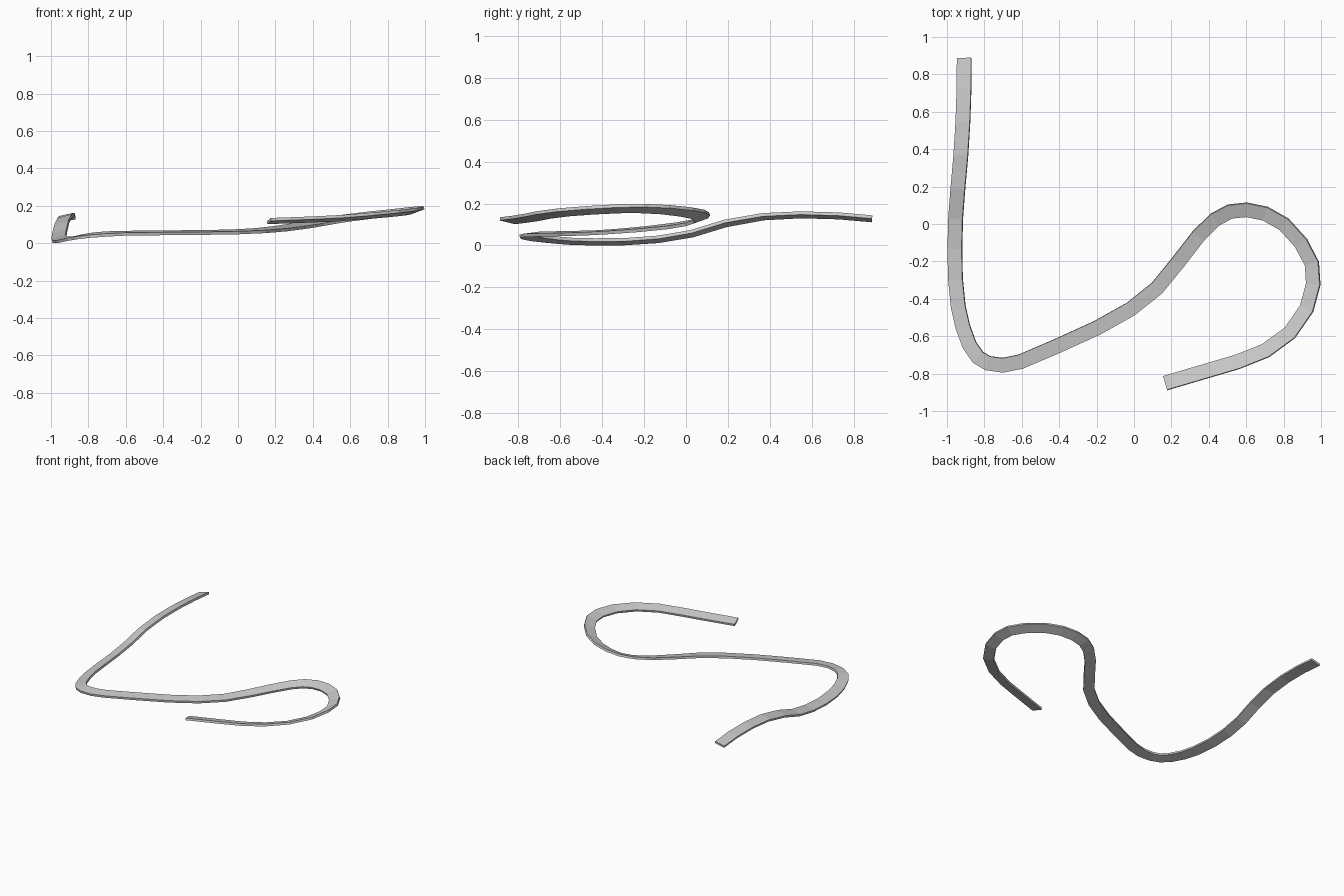
import bpy, bmesh, math
from mathutils import Vector

WIDTH, THICK = 0.078, 0.016

# Centre line of the track: x, y, z, bank in degrees (left edge raised)
PATH = [
    (-0.911, 0.89, 0.131, 13), (-0.912, 0.73, 0.145, 13), (-0.918, 0.55, 0.150, 13),
    (-0.929, 0.37, 0.141, 14), (-0.945, 0.19, 0.109, 15), (-0.957, 0.03, 0.060, 15),
    (-0.961, -0.13, 0.033, 15), (-0.958, -0.29, 0.022, 14), (-0.943, -0.44, 0.021, 14),
    (-0.918, -0.55, 0.024, 13), (-0.883, -0.645, 0.032, 12), (-0.838, -0.71, 0.040, 11),
    (-0.785, -0.742, 0.047, 10), (-0.705, -0.753, 0.053, 9), (-0.61, -0.734, 0.057, 7),
    (-0.42, -0.653, 0.059, 7), (-0.2, -0.553, 0.061, 7), (-0.02, -0.452, 0.064, 7),
    (0.12, -0.340, 0.071, 8), (0.23, -0.205, 0.082, 10), (0.34, -0.063, 0.098, 13),
    (0.43, 0.026, 0.114, 16), (0.51, 0.069, 0.128, 19), (0.60, 0.078, 0.141, 20),
    (0.70, 0.057, 0.153, 21), (0.80, 0.0, 0.164, 22), (0.89, -0.10, 0.175, 22),
    (0.948, -0.21, 0.180, 22), (0.955, -0.32, 0.179, 21), (0.92, -0.45, 0.172, 19),
    (0.83, -0.58, 0.162, 17), (0.70, -0.675, 0.150, 15), (0.55, -0.735, 0.138, 14),
    (0.38, -0.785, 0.130, 13), (0.163, -0.849, 0.122, 13),
]

# Sweep a banked rectangular section along the centre line
pts = [Vector(p[:3]) for p in PATH]
bm = bmesh.new()
rings = []
for i, p in enumerate(pts):
    a, b = pts[max(i - 1, 0)], pts[min(i + 1, len(pts) - 1)]
    if 0 < i < len(pts) - 1:
        tangent = ((p - a).normalized() + (b - p).normalized()).normalized()
    else:
        tangent = (b - a).normalized()
    flat_left = Vector((-tangent.y, tangent.x, 0)).normalized()
    flat_up = tangent.cross(flat_left)
    bank = math.radians(PATH[i][3])
    left = flat_left * math.cos(bank) + flat_up * math.sin(bank)
    up = tangent.cross(left)
    rings.append([bm.verts.new(p + left * (sx * WIDTH / 2) + up * (sz * THICK / 2))
                  for sx, sz in ((1, 1), (-1, 1), (-1, -1), (1, -1))])

for r, s in zip(rings, rings[1:]):
    for k in range(4):
        n = (k + 1) % 4
        bm.faces.new((r[k], r[n], s[n], s[k]))
# End caps
bm.faces.new(rings[0])
bm.faces.new(rings[-1])
bmesh.ops.recalc_face_normals(bm, faces=bm.faces)

# Stand on the ground and centre
lo = Vector([min(v.co[k] for v in bm.verts) for k in range(3)])
hi = Vector([max(v.co[k] for v in bm.verts) for k in range(3)])
shift = Vector((-(lo.x + hi.x) / 2, -(lo.y + hi.y) / 2, -lo.z))
bmesh.ops.translate(bm, verts=bm.verts, vec=shift)

mesh = bpy.data.meshes.new("track_ribbon")
bm.to_mesh(mesh)
bm.free()
track = bpy.data.objects.new("track_ribbon", mesh)
bpy.context.collection.objects.link(track)
